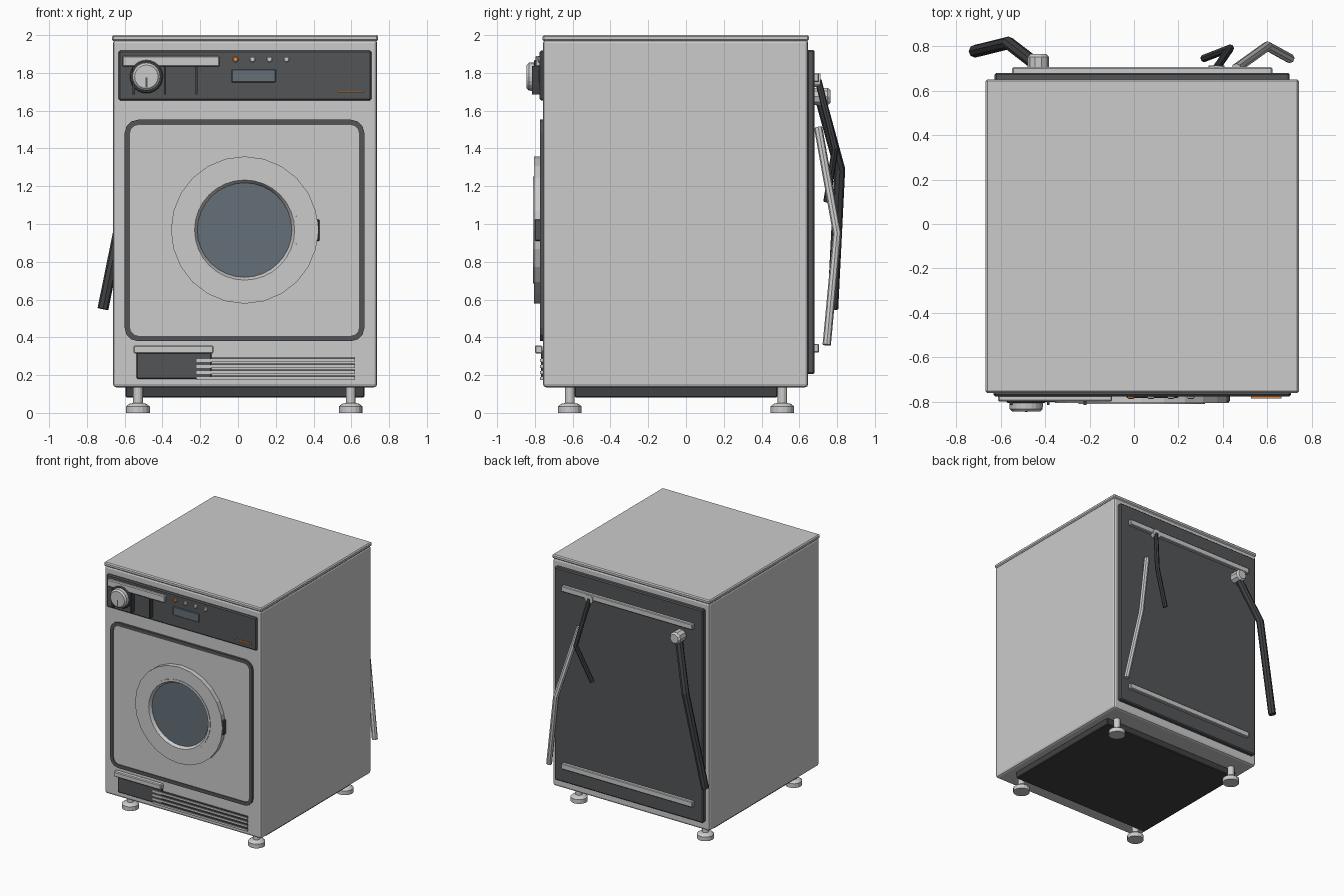
import bpy, bmesh, math
from mathutils import Vector

if "Cube" in bpy.data.objects:
    bpy.data.objects.remove(bpy.data.objects["Cube"])


def material(name, c):
    m = bpy.data.materials.new(name)
    m.diffuse_color = (*c, 1)
    m.use_nodes = True
    m.node_tree.nodes["Principled BSDF"].inputs["Base Color"].default_value = m.diffuse_color
    return m


DARK = material("dark_plastic", (0.085, 0.09, 0.095))
RUBBER = material("rubber", (0.05, 0.053, 0.057))
BLUE = material("smoked_glass", (0.13, 0.16, 0.185))
ORANGE = material("orange", (0.75, 0.25, 0.06))
LIGHT = material("light_trim", (0.66, 0.67, 0.68))


def finish(name, bm, mat=None, smooth=False, bevel=0, segs=1):
    bmesh.ops.recalc_face_normals(bm, faces=bm.faces)
    me = bpy.data.meshes.new(name)
    bm.to_mesh(me)
    bm.free()
    ob = bpy.data.objects.new(name, me)
    bpy.context.collection.objects.link(ob)
    if mat:
        me.materials.append(mat)
    if bevel:
        b = ob.modifiers.new("bevel", 'BEVEL')
        b.width, b.segments = bevel, segs
    if smooth:
        bpy.ops.object.select_all(action='DESELECT')
        ob.select_set(True)
        bpy.context.view_layer.objects.active = ob
        bpy.ops.object.shade_smooth_by_angle(angle=math.radians(35))
    return ob


def box(name, x0, x1, y0, y1, z0, z1, mat=None, bevel=0, segs=1):
    bm = bmesh.new()
    bmesh.ops.create_cube(bm, size=1)
    for v in bm.verts:
        v.co = ((x0 + x1) / 2 + v.co.x * (x1 - x0), (y0 + y1) / 2 + v.co.y * (y1 - y0),
                (z0 + z1) / 2 + v.co.z * (z1 - z0))
    return finish(name, bm, mat, bevel=bevel, segs=segs)


def skin(bm, rings, closed=False):
    """Join equal rings of points with quads; cap the ends unless closed."""
    vs = [[bm.verts.new(p) for p in r] for r in rings]
    n = len(vs[0])
    for a, b in zip(vs, vs[1:] + vs[:1] if closed else vs[1:]):
        for i in range(n):
            bm.faces.new((a[i], a[(i + 1) % n], b[(i + 1) % n], b[i]))
    if not closed:
        bm.faces.new(vs[0])
        bm.faces.new(vs[-1])


def lathe(name, centre, axis, profile, mat=None, n=24, closed=False, smooth=False):
    """Turn (radius, offset) pairs about the y or z axis."""
    rings = []
    for r, h in profile:
        pts = []
        for i in range(n):
            a = 2 * math.pi * i / n
            c, s = r * math.cos(a), r * math.sin(a)
            pts.append(Vector(centre) + Vector((c, h, s) if axis == 'y' else (c, s, h)))
        rings.append(pts)
    bm = bmesh.new()
    skin(bm, rings, closed)
    return finish(name, bm, mat, smooth)


def rounded(x0, x1, z0, z1, r, y, k=3):
    pts = []
    for cx, cz, q in ((x1 - r, z1 - r, 0), (x0 + r, z1 - r, 1), (x0 + r, z0 + r, 2), (x1 - r, z0 + r, 3)):
        for i in range(k + 1):
            a = math.pi / 2 * (q + i / k)
            pts.append((cx + r * math.cos(a), y, cz + r * math.sin(a)))
    return pts


def hose(name, pts, r, mat, n=8):
    """Mitred tube along a short path."""
    pts = [Vector(p) for p in pts]
    rings = []
    for i, p in enumerate(pts):
        d0 = (p - pts[i - 1]).normalized() if i else (pts[1] - p).normalized()
        d1 = (pts[i + 1] - p).normalized() if i < len(pts) - 1 else d0
        d = (d0 + d1).normalized()
        u = d.cross(Vector((1, 0, 0))).normalized()
        w = d.cross(u)
        rings.append([p + r * (math.cos(t) * u + math.sin(t) * w)
                      for t in (2 * math.pi * k / n for k in range(n))])
    bm = bmesh.new()
    skin(bm, rings)
    return finish(name, bm, mat)


# Cabinet, lid and plinth
box("cabinet", -0.662, 0.737, -0.757, 0.647, 0.135, 1.975, None, 0.018, 2)
box("lid", -0.667, 0.742, -0.76, 0.65, 1.968, 2.0, LIGHT, 0.008)
box("plinth", -0.595, 0.67, -0.59, 0.485, 0.082, 0.14, RUBBER, 0.006)

# Levelling feet
for fx in (-0.53, 0.597):
    for fy in (-0.615, 0.51):
        lathe("foot", (fx, fy, 0), 'z', [(0.063, 0), (0.063, 0.034), (0.045, 0.048),
              (0.026, 0.052), (0.026, 0.14)], LIGHT, 16)

# Control panel
box("control_panel", -0.632, 0.706, -0.775, -0.75, 1.654, 1.918, DARK, 0.008)
box("drawer_handle", -0.612, -0.098, -0.798, -0.77, 1.833, 1.89, LIGHT, 0.006)
for i in range(3):
    x = -0.552 + 0.166 * i
    box("drawer_rib", x - 0.006, x + 0.006, -0.814, -0.77, 1.685, 1.836, RUBBER)
lathe("knob_base", (-0.485, 0, 1.78), 'y', [(0.088, -0.77), (0.088, -0.80), (0.082, -0.806)], DARK, 24)
lathe("knob", (-0.485, 0, 1.78), 'y', [(0.076, -0.80), (0.074, -0.832), (0.062, -0.844)], LIGHT, 20)
box("knob_pointer", -0.49, -0.48, -0.8455, -0.84, 1.722, 1.775, DARK)
for i in range(4):
    lathe("indicator_light", (-0.013 + 0.09 * i, 0, 1.872), 'y',
          [(0.016, -0.77), (0.016, -0.782), (0.011, -0.786)], LIGHT if i else ORANGE, 12)
box("display", -0.034, 0.2, -0.782, -0.77, 1.75, 1.818, BLUE, 0.004)
box("accent_strip", 0.527, 0.664, -0.784, -0.77, 1.695, 1.705, ORANGE)

# Front panel with raised dark gasket
bm = bmesh.new()
A, B = (-0.6, 0.669, 0.38, 1.552, 0.07), (-0.572, 0.641, 0.408, 1.524, 0.045)
skin(bm, [rounded(*A, -0.75), rounded(*A, -0.774), rounded(*B, -0.774), rounded(*B, -0.75)], True)
finish("front_gasket", bm, DARK)
bm = bmesh.new()
skin(bm, [rounded(*B, -0.75), rounded(*B, -0.768)])
finish("front_panel", bm)

# Porthole door
D = (0.035, 0, 0.968)
lathe("door_ring", D, 'y', [(0.39, -0.76), (0.39, -0.806), (0.283, -0.806), (0.283, -0.76)],
      None, 24, True)
lathe("door_rim", D, 'y', [(0.284, -0.765), (0.284, -0.81), (0.265, -0.81), (0.248, -0.785),
      (0.248, -0.765)], LIGHT, 32, True, True)
lathe("door_glass", D, 'y', [(0.252, -0.765), (0.252, -0.788)], BLUE, 32)
box("door_catch", 0.414, 0.431, -0.80, -0.76, 0.91, 1.025, DARK, 0.004)

# Filter flap and vent
box("filter_flap", -0.537, -0.14, -0.768, -0.75, 0.18, 0.33, DARK, 0.005)
box("filter_handle", -0.553, -0.13, -0.80, -0.76, 0.315, 0.357, LIGHT, 0.006)
for i in range(4):
    z = 0.182 + 0.0315 * i
    box("vent_slat", -0.22, 0.62, -0.773, -0.75, z - 0.008, z + 0.008, LIGHT)
    box("vent_shadow", -0.22, 0.62, -0.767, -0.75, z + 0.008, z + 0.0155, DARK)

# Rear panel and rails
box("rear_panel", -0.627, 0.7, 0.64, 0.68, 0.205, 1.922, DARK, 0.008)
for z in (0.343, 1.775):
    box("rear_rail", -0.548, 0.622, 0.675, 0.705, z - 0.023, z + 0.023, None, 0.005)

# Hoses and connectors
lathe("drain_connector", (-0.43, 0, 1.675), 'y', [(0.048, 0.675), (0.048, 0.75), (0.036, 0.765)], LIGHT, 10)
lathe("cable_connector", (0.37, 0, 1.76), 'y', [(0.036, 0.675), (0.036, 0.712)], LIGHT, 12)
hose("drain_hose", [(-0.43, 0.71, 1.67), (-0.565, 0.814, 1.29), (-0.715, 0.777, 0.55)], 0.029, RUBBER)
hose("inlet_hose", [(0.46, 0.70, 1.51), (0.60, 0.80, 0.95), (0.70, 0.745, 0.36)], 0.022, LIGHT)
hose("power_cable", [(0.37, 0.70, 1.76), (0.432, 0.79, 1.40), (0.315, 0.745, 1.12)], 0.018, RUBBER)
